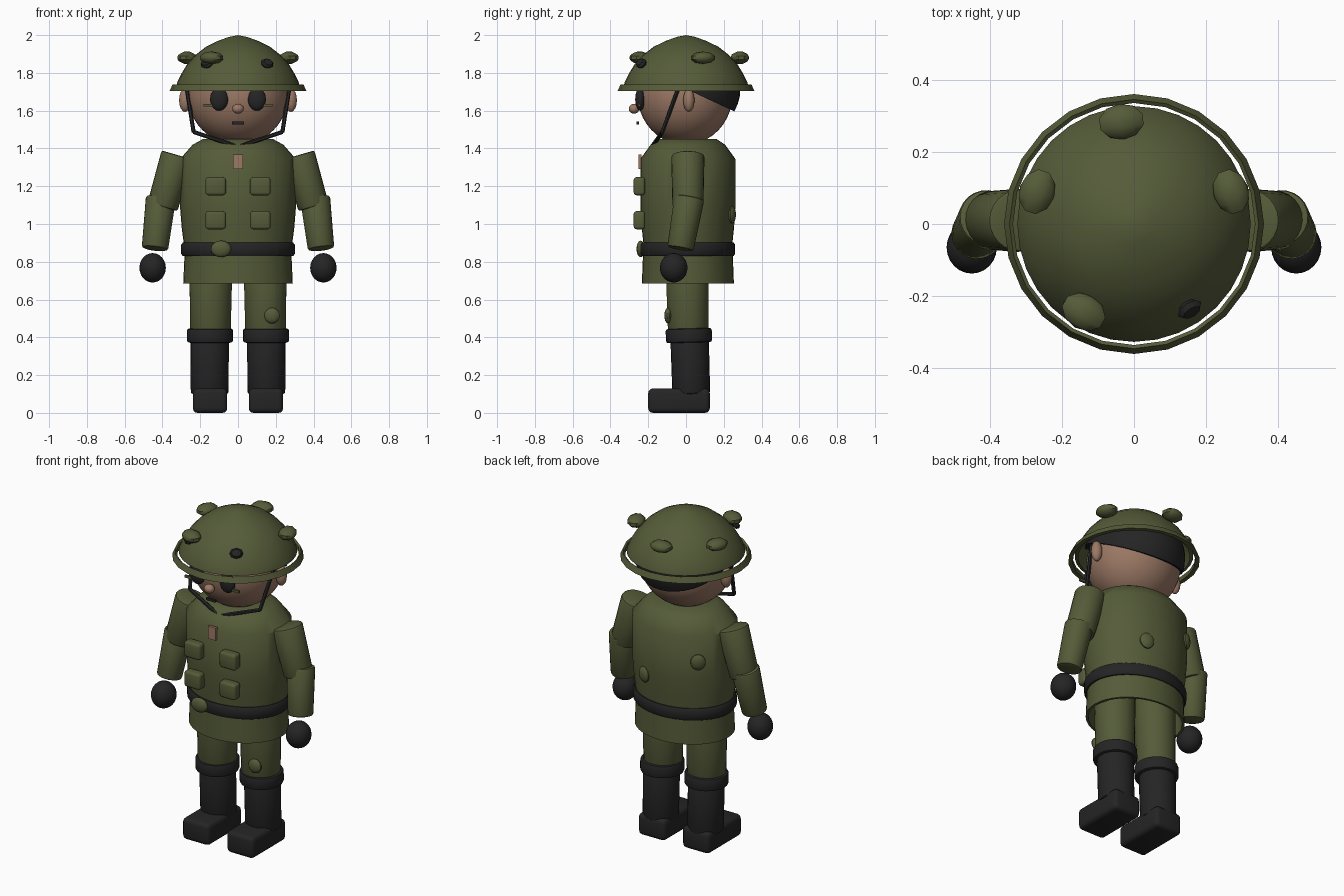
import bpy, bmesh, math
from mathutils import Vector, Matrix

if "Cube" in bpy.data.objects:
    bpy.data.objects.remove(bpy.data.objects["Cube"])


def material(name, rgb):
    m = bpy.data.materials.new(name)
    m.use_nodes = True
    m.diffuse_color = (*rgb, 1)
    m.node_tree.nodes["Principled BSDF"].inputs["Base Color"].default_value = (*rgb, 1)
    return m


GREEN = material("olive green", (0.09, 0.105, 0.04))
BLACK = material("soft black", (0.018, 0.018, 0.018))
SKIN = material("skin", (0.33, 0.19, 0.13))


def finish(name, bm, mat, angle=40):
    bmesh.ops.recalc_face_normals(bm, faces=bm.faces)
    me = bpy.data.meshes.new(name)
    bm.to_mesh(me)
    bm.free()
    me.materials.append(mat)
    ob = bpy.data.objects.new(name, me)
    bpy.context.collection.objects.link(ob)
    bpy.ops.object.select_all(action='DESELECT')
    ob.select_set(True)
    bpy.context.view_layer.objects.active = ob
    bpy.ops.object.shade_smooth_by_angle(angle=math.radians(angle))
    return ob


def ball(name, loc, size, mat, segs=24, face_out=None):
    """Ellipsoid; face_out turns its thin z axis towards a direction."""
    bm = bmesh.new()
    bmesh.ops.create_uvsphere(bm, u_segments=segs, v_segments=segs // 2, radius=1)
    rot = Matrix()
    if face_out:
        rot = Vector(face_out).to_track_quat('Z', 'Y').to_matrix().to_4x4()
    bm.transform(Matrix.Translation(loc) @ rot @ Matrix.Diagonal((*size, 1)))
    return finish(name, bm, mat)


def lathe(name, profile, mat, depth=1.0, y=0.0, segs=32, closed=False):
    """Spin (radius, z) points about z, squash by depth in y."""
    bm = bmesh.new()
    vs = [bm.verts.new((r, 0, z)) for r, z in profile]
    edges = [bm.edges.new(p) for p in zip(vs, vs[1:])]
    if closed:
        edges.append(bm.edges.new((vs[-1], vs[0])))
    bmesh.ops.spin(bm, geom=vs + edges, axis=(0, 0, 1), cent=(0, 0, 0),
                   angle=math.tau, steps=segs, use_duplicate=False)
    bmesh.ops.remove_doubles(bm, verts=bm.verts, dist=1e-4)
    bm.transform(Matrix.Translation((0, y, 0)) @ Matrix.Diagonal((1, depth, 1, 1)))
    return finish(name, bm, mat)


def tube(name, a, b, r1, r2, mat, segs=24, bevel=0.012):
    """Tapered cylinder from a to b."""
    a, b = Vector(a), Vector(b)
    bm = bmesh.new()
    bmesh.ops.create_cone(bm, cap_ends=True, segments=segs, radius1=r1, radius2=r2,
                          depth=(b - a).length)
    if bevel:
        rims = [e for e in bm.edges if any(len(f.verts) > 4 for f in e.link_faces)]
        bmesh.ops.bevel(bm, geom=rims, offset=bevel, segments=2, affect='EDGES', profile=0.5)
    rot = (b - a).to_track_quat('Z', 'Y').to_matrix().to_4x4()
    bm.transform(Matrix.Translation((a + b) / 2) @ rot)
    return finish(name, bm, mat)


def box(name, loc, size, mat, bevel=0.0):
    bm = bmesh.new()
    bmesh.ops.create_cube(bm, size=1)
    bm.transform(Matrix.Translation(loc) @ Matrix.Diagonal((*size, 1)))
    if bevel:
        bmesh.ops.bevel(bm, geom=bm.edges[:], offset=bevel, segments=3,
                        affect='EDGES', profile=0.5)
    return finish(name, bm, mat)


# Helmet: dome, separate rim ring, leaf lumps and dark patches
lathe("helmet_dome", [(0, 2.0), (0.05, 1.99), (0.11, 1.968), (0.17, 1.938), (0.225, 1.895),
                      (0.27, 1.845), (0.3, 1.795), (0.32, 1.755), (0.325, 1.735), (0.305, 1.73)],
      GREEN, depth=1.01)
lathe("helmet_rim", [(0.337, 1.704), (0.362, 1.704), (0.347, 1.738), (0.337, 1.73)],
      GREEN, segs=24, closed=True)
for i, (x, y) in enumerate([(-0.035, 0.285), (-0.27, 0.09), (0.27, 0.09), (-0.14, -0.245)]):
    ball(f"helmet_lump_{i}", (x, y, 1.88), (0.067, 0.034, 0.05), GREEN, 10, (x, y, 0.0)).scale = (1, 1, 1)
for x in (-0.165, 0.155):
    ball("helmet_patch", (x, -0.237, 1.85), (0.038, 0.03, 0.02), BLACK, 8, (x, -0.24, 0.2))

# Head, ears and face
ball("head", (0, -0.005, 1.68), (0.265, 0.25, 0.26), SKIN, 40)
ball("nose", (0, -0.275, 1.61), (0.031, 0.028, 0.026), SKIN, 16)
box("mouth", (0, -0.255, 1.535), (0.062, 0.014, 0.014), BLACK)
for s, side in ((1, "left"), (-1, "right")):
    ball(f"{side}_ear", (s * 0.28, 0.015, 1.655), (0.032, 0.03, 0.062), SKIN, 16)
    ball(f"{side}_eye", (s * 0.1, -0.243, 1.66), (0.048, 0.026, 0.06), BLACK)
    box(f"{side}_cheek_stripe", (s * 0.125, -0.247, 1.628), (0.115, 0.012, 0.014), GREEN)

# Hair: upper half ball tilted down at the back
bm = bmesh.new()
bmesh.ops.create_uvsphere(bm, u_segments=32, v_segments=20, radius=0.288)
cut = bmesh.ops.bisect_plane(bm, geom=bm.verts[:] + bm.edges[:] + bm.faces[:], plane_co=(0, 0, 0),
                             plane_no=(0, -0.46, -0.89), clear_outer=True)
bmesh.ops.holes_fill(bm, edges=[e for e in bm.edges if e.is_boundary])
bm.transform(Matrix.Translation((0, 0, 1.715)) @ Matrix.Diagonal((0.96, 1, 0.9, 1)))
finish("hair", bm, BLACK)

# Chin strap
path = [(0.272, -0.04, 1.72), (0.235, -0.125, 1.487), (0, -0.18, 1.41)]
for s in (1, -1):
    pts = [(s * x, y, z) for x, y, z in path]
    for a, b in zip(pts, pts[1:]):
        tube("chin_strap", a, b, 0.011, 0.011, BLACK, 6, 0)

# Jacket, belt and open skirt
lathe("torso", [(0, 0.88), (0.285, 0.88), (0.298, 0.98), (0.306, 1.08), (0.306, 1.345),
                (0.24, 1.42), (0.185, 1.45), (0, 1.45)], GREEN, depth=0.82, y=0.01, segs=40)
lathe("belt", [(0.27, 0.83), (0.292, 0.83), (0.301, 0.842), (0.301, 0.89), (0.292, 0.902), (0.27, 0.902)],
      BLACK, depth=0.83, y=0.01, segs=40, closed=True)
lathe("jacket_skirt", [(0.268, 0.86), (0.282, 0.86), (0.29, 0.685), (0.275, 0.685)],
      GREEN, depth=0.84, y=0.01, segs=40, closed=True)
for x in (-0.118, 0.118):
    for z in (1.2, 1.02):
        box("pocket", (x, -0.247, z), (0.108, 0.06, 0.096), GREEN, 0.015)
box("chest_tag", (0, -0.243, 1.33), (0.052, 0.016, 0.076), SKIN)
ball("belt_buckle", (-0.09, -0.24, 0.868), (0.054, 0.022, 0.044), GREEN, 16)
for x, y, z in ((-0.215, 0.192, 1.19), (0.11, 0.242, 1.05)):
    ball("back_lump", (x, y, z), (0.042, 0.048, 0.02), GREEN, 14, (x, y * 1.5, 0))
ball("knee_lump", (0.18, -0.095, 0.515), (0.042, 0.02, 0.042), GREEN, 14)

# Arms and legs, mirrored
for s, side in ((1, "left"), (-1, "right")):
    tube(f"{side}_upper_arm", (s * 0.32, 0.01, 1.365), (s * 0.4, 0.01, 1.09), 0.088, 0.082, GREEN)
    tube(f"{side}_forearm", (s * 0.408, 0.018, 1.14), (s * 0.44, -0.03, 0.868), 0.08, 0.07, GREEN)
    ball(f"{side}_hand", (s * 0.452, -0.065, 0.768), (0.07, 0.073, 0.078), BLACK)
    tube(f"{side}_trouser_leg", (s * 0.143, 0.005, 0.86), (s * 0.146, 0.012, 0.42), 0.116, 0.108, GREEN)
    tube(f"{side}_boot_shaft", (s * 0.15, 0.018, 0.43), (s * 0.15, 0.028, 0.1), 0.102, 0.1, BLACK)
    tube(f"{side}_boot_cuff", (s * 0.148, 0.014, 0.447), (s * 0.148, 0.016, 0.372), 0.122, 0.122, BLACK)
    box(f"{side}_boot_foot", (s * 0.148, -0.037, 0.065), (0.182, 0.326, 0.13), BLACK, 0.025)
